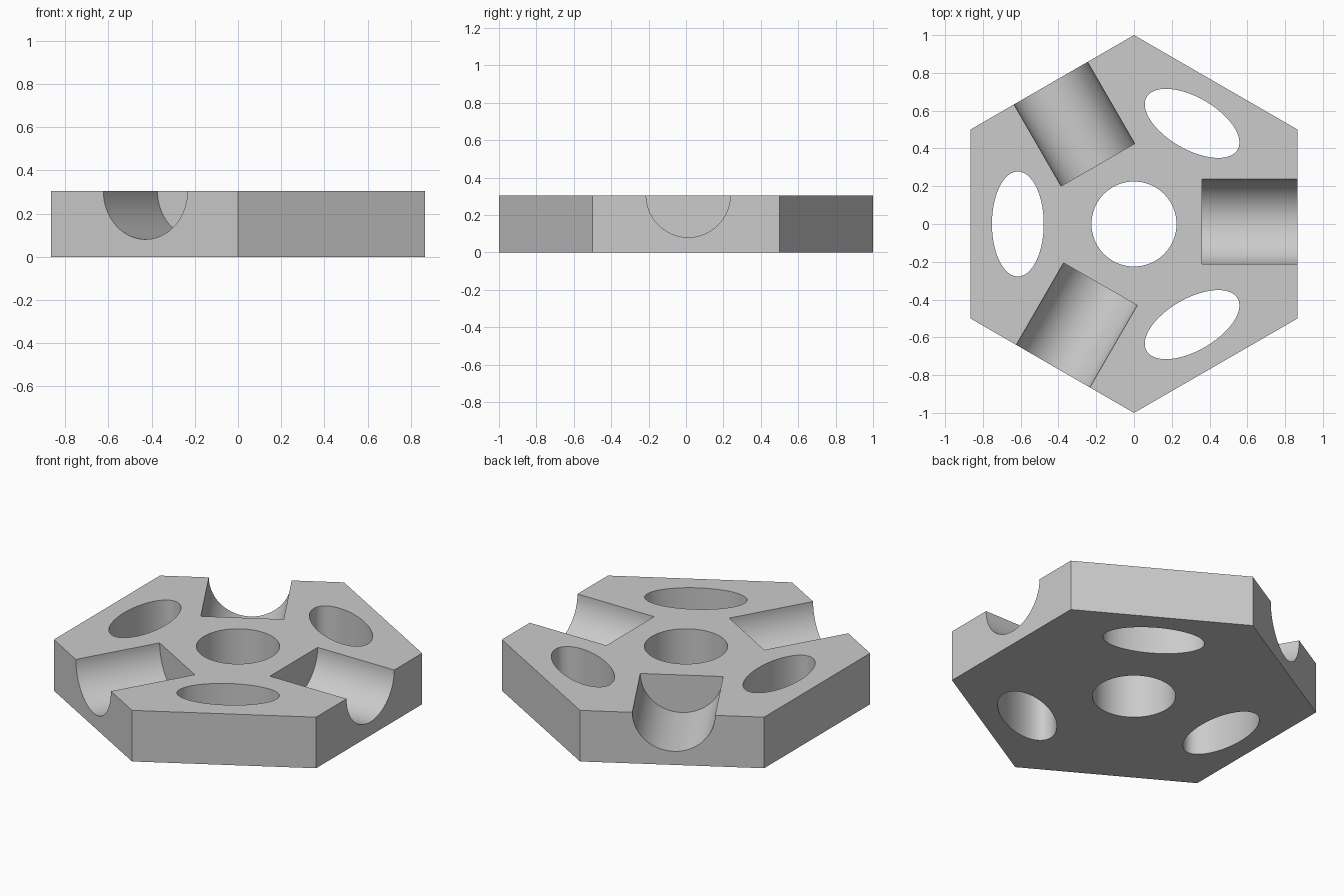
import bpy
import math
from mathutils import Matrix, Vector

HEIGHT = 0.305
APOTHEM = math.cos(math.pi / 6)

default = bpy.data.objects.get("Cube")
if default:
    bpy.data.objects.remove(default, do_unlink=True)

grey = bpy.data.materials.new("plain_grey")
grey.use_nodes = True
colour = (0.6, 0.6, 0.6, 1)
grey.diffuse_color = colour
grey.node_tree.nodes["Principled BSDF"].inputs["Base Color"].default_value = colour


def prism(name, sides, radius, depth, matrix):
    """Add a cylinder and bake its placement into the mesh."""
    bpy.ops.mesh.primitive_cylinder_add(vertices=sides, radius=radius, depth=depth)
    obj = bpy.context.object
    obj.name = name
    obj.data.transform(matrix)
    obj.data.materials.append(grey)
    return obj


def turn(degrees):
    return Matrix.Rotation(math.radians(degrees), 4, "Z")


# Hexagonal plate with points at the front and back
plate = prism("hexagonal_plate", 6, 1, HEIGHT,
              Matrix.Translation((0, 0, HEIGHT / 2)))

# Round centre hole
cutters = [prism("centre_hole_cutter", 96, 0.225, 1, Matrix())]

# Oval through holes on three sides
for angle in (60, 180, 300):
    shape = (turn(angle) @ Matrix.Translation((0.615, 0, 0))
             @ Matrix.Diagonal(Vector((0.137, 0.278, 1, 1))))
    cutters.append(prism("oval_hole_cutter", 96, 1, 1, shape))

# Half-round grooves running out through the other three sides
for angle, inner, shift in ((0, 0.36, 0.012), (120, 0.367, 0.009), (240, 0.365, 0.005)):
    outer = APOTHEM + 0.1
    lie = (turn(angle) @ Matrix.Translation(((inner + outer) / 2, shift, HEIGHT + 0.001))
           @ Matrix.Rotation(math.pi / 2, 4, "Y"))
    cutters.append(prism("groove_cutter", 96, 0.225, outer - inner, lie))

# Cut everything out of the plate
for cutter in cutters:
    cut = plate.modifiers.new(cutter.name, "BOOLEAN")
    cut.operation = "DIFFERENCE"
    cut.solver = "EXACT"
    cut.object = cutter
    bpy.ops.object.select_all(action="DESELECT")
    plate.select_set(True)
    bpy.context.view_layer.objects.active = plate
    bpy.ops.object.modifier_apply(modifier=cut.name)
    bpy.data.objects.remove(cutter, do_unlink=True)

# Smooth curved walls, sharp edges elsewhere
bpy.ops.object.shade_smooth_by_angle(angle=math.radians(30))
